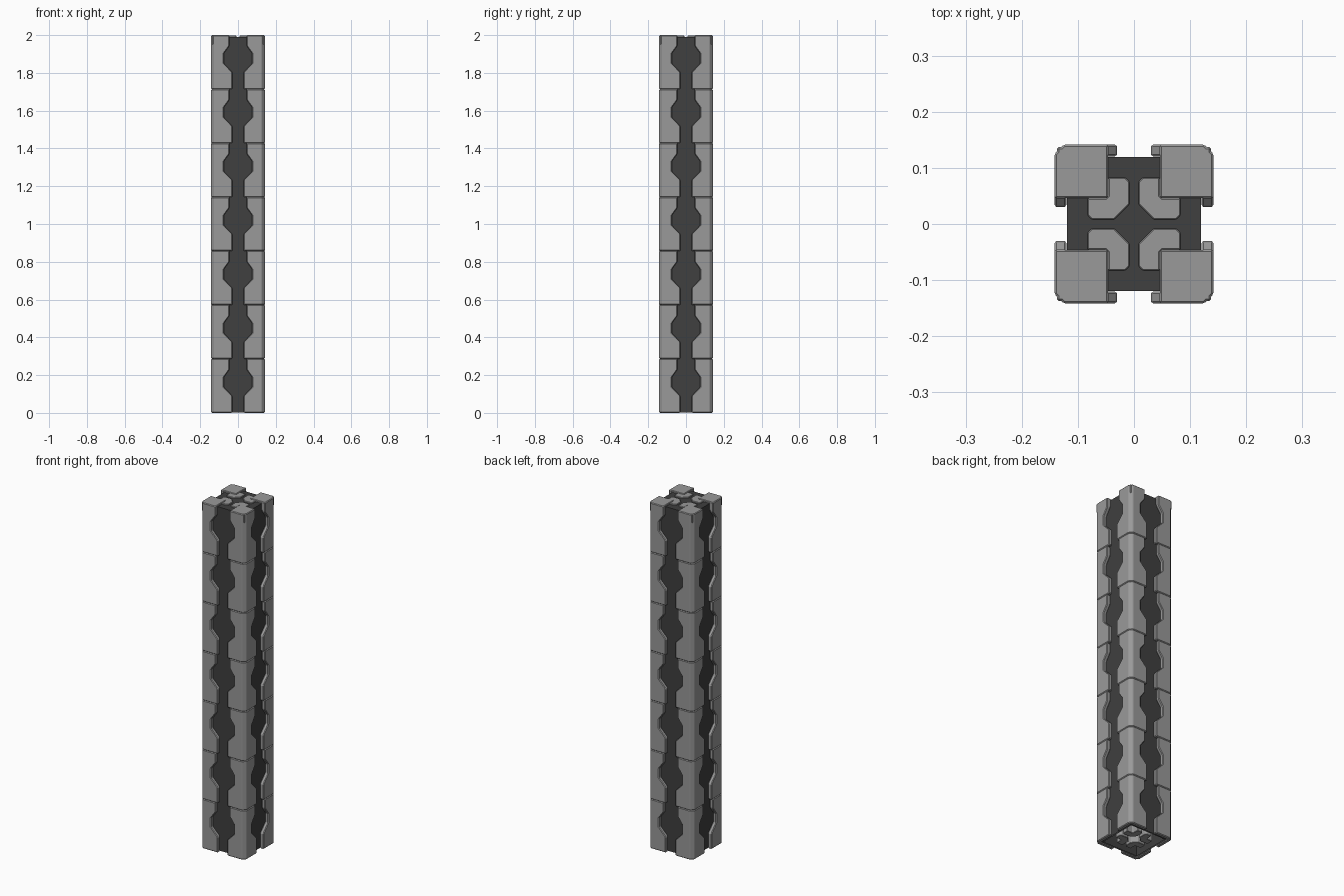
import bpy, bmesh

if "Cube" in bpy.data.objects:
    bpy.data.objects.remove(bpy.data.objects["Cube"])

N = 7            # stacked armour segments
H = 2.0 / N      # segment height
OUT, INN, CH = 0.142, 0.120, 0.017


def material(name, v):
    m = bpy.data.materials.new(name)
    m.diffuse_color = (v, v, v, 1)
    m.use_nodes = True
    m.node_tree.nodes["Principled BSDF"].inputs["Base Color"].default_value = m.diffuse_color
    return m


DARK = material("dark_metal", 0.05)
GREY = material("grey_metal", 0.32)


def loft(name, levels, mat, bevel=0.0, caps=(True, True)):
    """levels: list of (z, section points); mirrored copies are added by the caller."""
    bm = bmesh.new()
    rings = [[bm.verts.new((x, y, z)) for x, y in pts] for z, pts in levels]
    n = len(rings[0])
    for a, b in zip(rings, rings[1:]):
        for i in range(n):
            j = (i + 1) % n
            bm.faces.new((a[i], a[j], b[j], b[i]))
    if caps[0]:
        bm.faces.new(rings[0][::-1])
    if caps[1]:
        bm.faces.new(rings[-1])
    bmesh.ops.recalc_face_normals(bm, faces=bm.faces)
    me = bpy.data.meshes.new(name)
    bm.to_mesh(me)
    bm.free()
    ob = bpy.data.objects.new(name, me)
    bpy.context.collection.objects.link(ob)
    me.materials.append(mat)
    if bevel:
        b = ob.modifiers.new("edge_bevel", 'BEVEL')
        b.width, b.segments, b.limit_method = bevel, 1, 'ANGLE'
    return ob


def four_corners(ob):
    m = ob.modifiers.new("corners", 'MIRROR')
    m.use_axis = (True, True, False)
    m.use_mirror_merge = False


# folded corner plate section, g = half width of the slot between plates
def plate_section(g):
    return [(g, INN), (INN, INN), (INN, g), (OUT, g),
            (OUT, OUT - CH), (OUT - CH, OUT), (g, OUT)]


# slot outline up one segment
slot = [(0.0, 0.030), (0.09, 0.030), (0.135, 0.074),
        (0.190, 0.074), (0.230, 0.045), (H, 0.045)]
for k in range(N):
    plate = loft(f"corner_plate_{k + 1}",
                 [(k * H + z, plate_section(g)) for z, g in slot], GREY, 0.004)
    four_corners(plate)


# solid block closing the top of each corner
def square(a, b):
    return [(a, a), (b, a), (b, b), (a, b)]


four_corners(loft("corner_cap", [(1.95, square(0.046, 0.137)),
                                 (2.0, square(0.046, 0.137))], GREY, 0.003))

# dark core: closed at the top, hollow from below
core = loft("core_shell", [(0.003, square(-0.112, 0.112)), (1.96, square(-0.112, 0.112)),
                           ], DARK, caps=(False, True))
loft("core", [(0.003, square(-0.1195, 0.1195)), (1.99, square(-0.1195, 0.1195))],
     DARK, caps=(False, True))

# inner angle-section pillars
pillar = [(0.035, 0.008), (0.075, 0.008), (0.083, 0.016), (0.083, 0.046),
          (0.050, 0.046), (0.046, 0.050), (0.046, 0.083), (0.016, 0.083),
          (0.008, 0.075), (0.008, 0.035)]
four_corners(loft("inner_pillar", [(0.01, pillar), (1.997, pillar)], GREY, 0.002))
